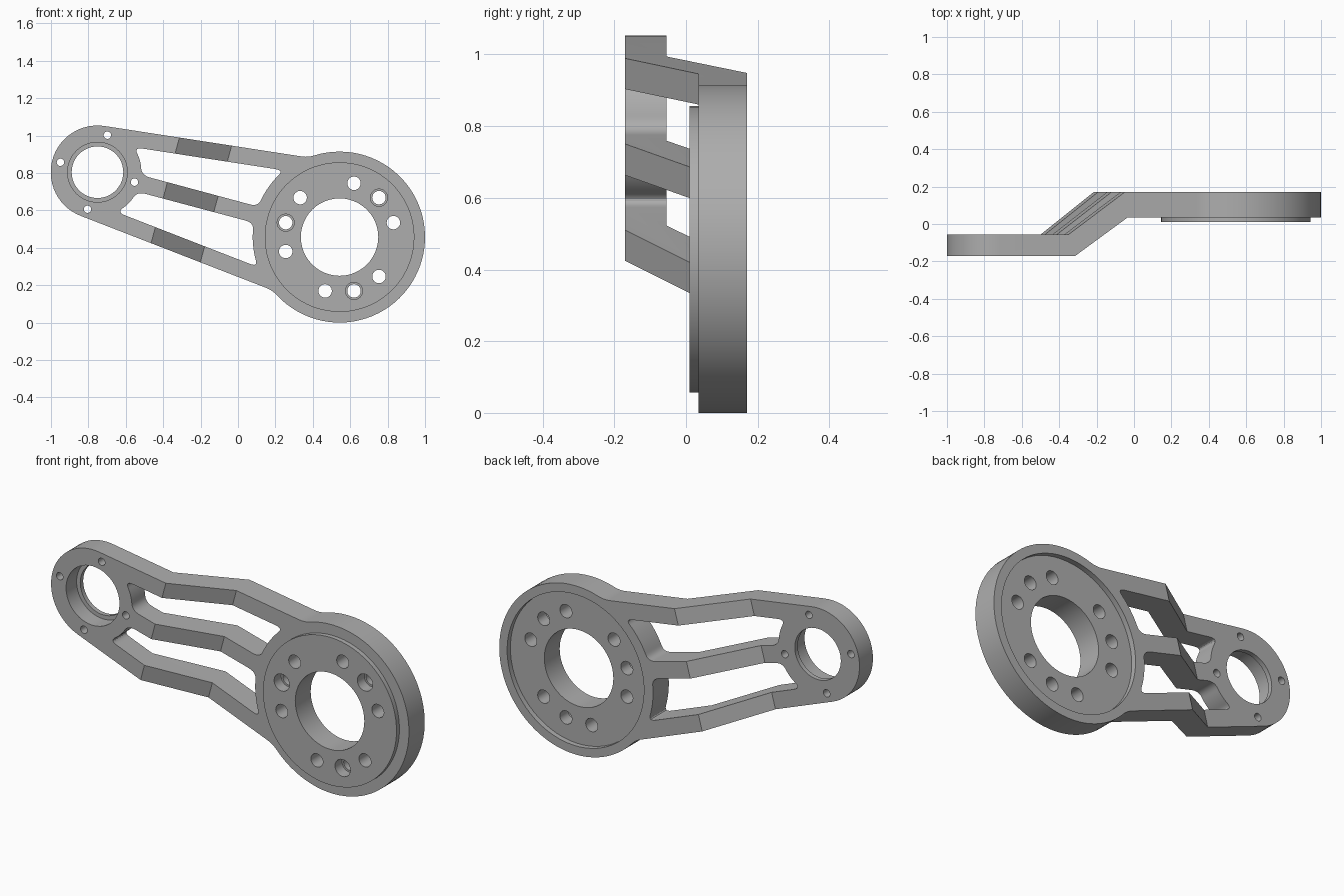
import bpy, bmesh
from math import sin, cos, radians, degrees, sqrt, atan2
from mathutils import Vector

cube = bpy.data.objects.get("Cube")
if cube:
    bpy.data.objects.remove(cube)

TILT = radians(15)             # slope of the arm's long axis
CENTRE = (0.543, 0.457)        # hub centre in x and z
END = Vector((-1.34, 0))       # small bearing centre along the arm
HUB_R, END_R = 0.457, 0.25
TAPER = 6.2                    # half angle between the arm's edges
EDGE = 0.395                   # distance from hub centre to the edge lines

metal = bpy.data.materials.new("plain grey")
metal.use_nodes = True
GREY = (0.42, 0.42, 0.42, 1)
metal.diffuse_color = GREY
metal.node_tree.nodes["Principled BSDF"].inputs["Base Color"].default_value = GREY


def place(u, v, y):
    """Arm coordinates (along, across, depth) to world."""
    return (CENTRE[0] + u * cos(TILT) + v * sin(TILT), y,
            CENTRE[1] - u * sin(TILT) + v * cos(TILT))


def solid(name, bottom, top):
    bm = bmesh.new()
    a = [bm.verts.new(place(*p)) for p in bottom]
    b = [bm.verts.new(place(*p)) for p in top]
    bm.faces.new(a)
    bm.faces.new(b)
    for i in range(len(a)):
        j = (i + 1) % len(a)
        bm.faces.new((a[i], a[j], b[j], b[i]))
    bmesh.ops.recalc_face_normals(bm, faces=bm.faces)
    mesh = bpy.data.meshes.new(name)
    bm.to_mesh(mesh)
    bm.free()
    mesh.materials.append(metal)
    ob = bpy.data.objects.new(name, mesh)
    bpy.context.collection.objects.link(ob)
    return ob


def prism(name, outline, y0, y1):
    return solid(name, [(p[0], p[1], y0) for p in outline],
                 [(p[0], p[1], y1) for p in outline])


def polar(r, deg):
    return Vector((r * cos(radians(deg)), r * sin(radians(deg))))


def arc(c, r, a0, a1, n):
    return [c + polar(r, a0 + (a1 - a0) * i / n) for i in range(n + 1)]


def rod(name, c, r, y0, y1, n=48):
    return prism(name, arc(c, r, 0, 360, n)[:-1], y0, y1)


def rounded(points, cut, n=6):
    """Replace every corner by a short curve."""
    out = []
    for i, p in enumerate(points):
        a, b = points[i - 1], points[(i + 1) % len(points)]
        s = p + (a - p).normalized() * min(cut, (a - p).length * 0.45)
        e = p + (b - p).normalized() * min(cut, (b - p).length * 0.45)
        for k in range(n + 1):
            t = k / n
            out.append(s * (1 - t) ** 2 + p * 2 * t * (1 - t) + e * t * t)
    return out


def combine(target, tool, operation):
    mod = target.modifiers.new("cut", "BOOLEAN")
    mod.operation, mod.solver, mod.object = operation, "EXACT", tool
    tool.hide_render = True
    with bpy.context.temp_override(object=target, active_object=target):
        bpy.ops.object.modifier_apply(modifier=mod.name)
    bpy.data.objects.remove(tool)


# Outline: end circle, straight edge, fillet, hub circle, then mirrored
FILLET = 0.15
slide = sqrt((HUB_R + FILLET) ** 2 - (EDGE + FILLET) ** 2)
fc = polar(EDGE + FILLET, 90 + TAPER) - polar(slide, TAPER)
hub_angle = degrees(atan2(fc.y, fc.x))
upper = arc(END, END_R, 180, 90 + TAPER, 14)
upper += arc(fc, FILLET, TAPER - 90, hub_angle - 180, 6)
upper += arc(Vector((0, 0)), HUB_R, hub_angle, 0, 28)[1:]
outline = upper + [Vector((p.x, -p.y)) for p in reversed(upper[1:-1])]

# Arm: stepped slab trimmed to the outline
step = [(-1.8, -0.17), (-0.965, -0.17), (-0.684, 0.035), (0.7, 0.035),
        (0.7, 0.17), (-0.70, 0.17), (-1.0, -0.055), (-1.8, -0.055)]
arm = solid("bracket_arm", [(u, -0.7, y) for u, y in step],
            [(u, 0.7, y) for u, y in step])
combine(arm, prism("outline_cutter", outline, -0.4, 0.4), "INTERSECT")

# Round boss on the front of the hub
HUB = Vector((0, 0))
combine(arm, rod("front_boss", HUB, 0.4, 0.01, 0.1, 64), "UNION")

# Two long windows leaving three bars
window = arc(END, 0.238, 11, 49, 2)
window += arc(HUB, 0.466, 145, 174.5, 3)
for side in (1, -1):
    shape = rounded([Vector((p.x, p.y * side)) for p in window], 0.045)
    combine(arm, prism("window_cutter", shape, -0.4, 0.4), "DIFFERENCE")

# Hub bore and shallow rear recess
combine(arm, rod("hub_bore", HUB, 0.207, -0.4, 0.4), "DIFFERENCE")
combine(arm, rod("rear_recess", HUB, 0.41, 0.142, 0.4, 64), "DIFFERENCE")

# Bearing seat with a lip at the back
combine(arm, rod("end_bore", END, 0.138, -0.4, 0.4), "DIFFERENCE")
combine(arm, rod("bearing_seat", END, 0.16, -0.4, -0.08), "DIFFERENCE")

# Hub bolt holes in three groups, the middle one counterbored
for group in (60, 180, 300):
    for offset in (-30, 0, 30):
        c = polar(0.298, group + offset)
        combine(arm, rod("bolt_hole", c, 0.036, -0.4, 0.4, 24), "DIFFERENCE")
    c = polar(0.298, group)
    combine(arm, rod("counterbore", c, 0.046, -0.4, 0.07, 24), "DIFFERENCE")

# Small screw holes round the bearing
for angle in range(0, 360, 90):
    c = END + polar(0.205, angle)
    combine(arm, rod("screw_hole", c, 0.02, -0.4, 0.4, 16), "DIFFERENCE")

bpy.ops.object.select_all(action="DESELECT")
arm.select_set(True)
bpy.context.view_layer.objects.active = arm
bpy.ops.object.shade_smooth_by_angle(angle=radians(25))
